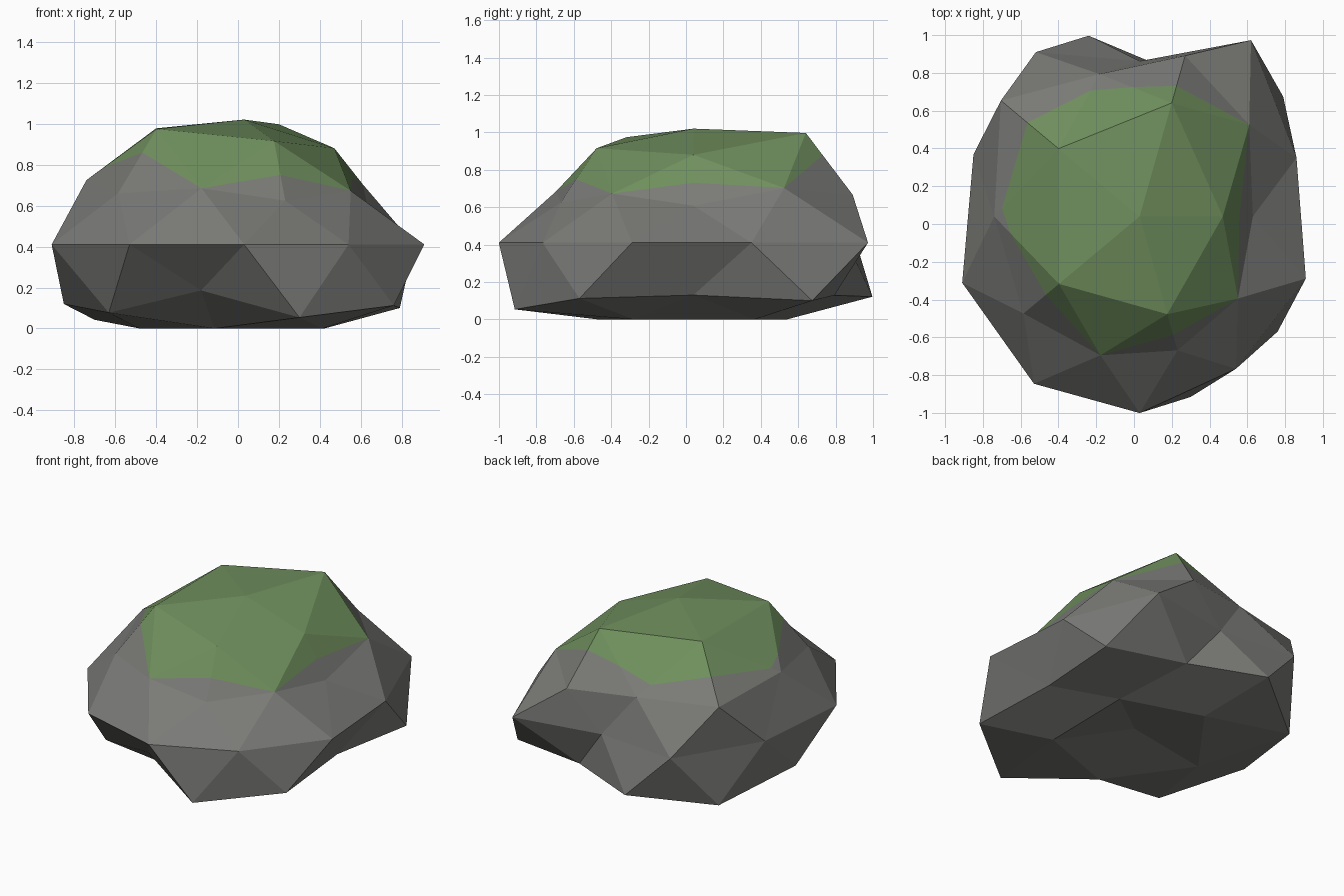
import bpy
import bmesh
import math
from mathutils import Vector

default_cube = bpy.data.objects.get("Cube")
if default_cube:
    bpy.data.objects.remove(default_cube, do_unlink=True)


def make_material(name, colour):
    mat = bpy.data.materials.new(name)
    mat.use_nodes = True
    mat.diffuse_color = (*colour, 1)
    for node in mat.node_tree.nodes:
        if node.type == 'BSDF_PRINCIPLED':
            node.inputs["Base Color"].default_value = (*colour, 1)
            node.inputs["Roughness"].default_value = 0.9
    return mat


CENTRE = Vector((0.03, 0.04, 0.41))
STRETCH = Vector((1, 1.15, 0.66))

# How far each sphere vertex is pushed out, ring by ring from top to bottom,
# counterclockwise from +x
RING_NAMES = ["apex", "crown", "shoulder", "brow", "girdle",
              "lower_brow", "lower_shoulder", "foot", "base"]
PUSH = {
    "apex": [.924],
    "crown": [.837, 1.045, 1.01, 1.005, .9],
    "shoulder": [.843, .81, .905, .79, .756],
    "brow": [.67, .87, 1.015, .85, .725],
    "girdle": [.873, 1.003, .715, .935, .925, .988, .952, .905, .867, .925],
    "lower_brow": [1.05, .978, .984, .76, 1.009],
    "lower_shoulder": [.807, .81, 1.06, .96, 1.027],
    "foot": [.92, .87, .97, .89, .9],
    "base": [.5],
}


def turn(vert):
    """Angle around z, nudged so that a vertex on +x always sorts first."""
    return (math.atan2(vert.co.y, vert.co.x) + 0.05) % math.tau


# Boulder: a faceted sphere, dented, squashed and flattened underneath
bm = bmesh.new()
bmesh.ops.create_icosphere(bm, subdivisions=2, radius=1)
levels = {}
for vert in bm.verts:
    levels.setdefault(round(vert.co.normalized().z, 2), []).append(vert)

rings = {}
for name, level in zip(RING_NAMES, sorted(levels, reverse=True)):
    rings[name] = sorted(levels[level], key=turn)

for name, ring in rings.items():
    for vert, push in zip(ring, PUSH[name]):
        vert.co = CENTRE + vert.co.normalized() * push * STRETCH
        vert.co.z = max(vert.co.z, 0)


# Moss border: cut the edges running down from the crown
def cut(upper, lower, amount):
    edge = next(e for e in upper.link_edges if e.other_vert(upper) is lower)
    return bmesh.utils.edge_split(edge, upper, amount)[1]


crown, shoulder, brow = rings["crown"], rings["shoulder"], rings["brow"]
border = [cut(a, b, t) for a, b, t in
          zip(crown, brow, [.55, .36, .54, .37, .57])]
for crown_i, shoulder_i, amount in [(1, 1, .55), (2, 1, .78),
                                    (2, 2, .88), (3, 2, .75)]:
    border.append(cut(crown[crown_i], shoulder[shoulder_i], amount))
border += [shoulder[0], shoulder[3], shoulder[4]]
bmesh.ops.connect_verts(bm, verts=border)

# Moss covers every face enclosed by the border
mossy = set(rings["apex"] + crown + border)
for face in bm.faces:
    face.smooth = False
    face.material_index = int(all(v in mossy for v in face.verts))
bmesh.ops.recalc_face_normals(bm, faces=bm.faces[:])

mesh = bpy.data.meshes.new("mossy_boulder")
bm.to_mesh(mesh)
bm.free()
mesh.materials.append(make_material("grey_stone", (0.195, 0.195, 0.185)))
mesh.materials.append(make_material("green_moss", (0.16, 0.275, 0.11)))
boulder = bpy.data.objects.new("mossy_boulder", mesh)
bpy.context.collection.objects.link(boulder)
